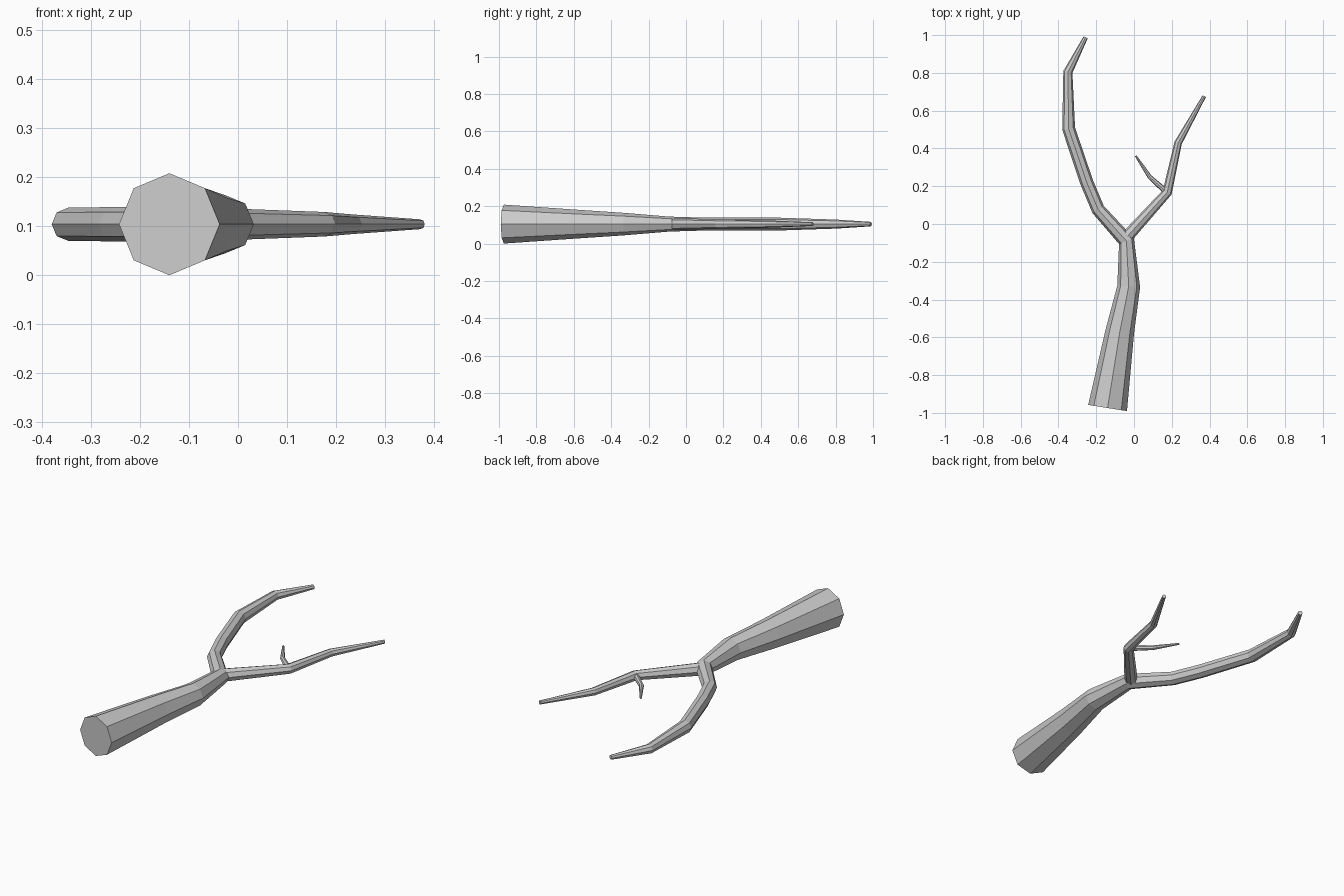
import bpy, bmesh, math
from mathutils import Vector

cube = bpy.data.objects.get("Cube")
if cube:
    bpy.data.objects.remove(cube, do_unlink=True)

GREY = (0.6, 0.6, 0.6, 1.0)
bark = bpy.data.materials.new("grey_bark")
bark.use_nodes = True
bark.diffuse_color = GREY
bark.node_tree.nodes["Principled BSDF"].inputs["Base Color"].default_value = GREY

HEIGHT = 0.104
SIDES = 8


def limb(name, path):
    """Flat-faced tapered tube along (x, y, radius) points, mitred at bends."""
    pts = [Vector((x, y, HEIGHT)) for x, y, r in path]
    dirs = [(b - a).normalized() for a, b in zip(pts, pts[1:])]
    up = Vector((0, 0, 1))
    bm = bmesh.new()
    rings = []
    for i, p in enumerate(pts):
        before, after = dirs[max(i - 1, 0)], dirs[min(i, len(dirs) - 1)]
        tangent = (before + after).normalized()
        side = tangent.cross(up) / max(tangent.dot(before), 0.5)
        r = path[i][2]
        ring = []
        for k in range(SIDES):
            a = math.tau * k / SIDES
            ring.append(bm.verts.new(p + r * (side * math.cos(a) + up * math.sin(a))))
        rings.append(ring)
    for lower, upper in zip(rings, rings[1:]):
        for k in range(SIDES):
            n = (k + 1) % SIDES
            bm.faces.new((lower[k], lower[n], upper[n], upper[k]))
    bm.faces.new(rings[0][::-1])
    bm.faces.new(rings[-1])
    bmesh.ops.recalc_face_normals(bm, faces=bm.faces)
    mesh = bpy.data.meshes.new(name)
    bm.to_mesh(mesh)
    bm.free()
    mesh.materials.append(bark)
    obj = bpy.data.objects.new(name, mesh)
    bpy.context.collection.objects.link(obj)
    return obj


# Thick trunk flowing into the long curved branch
limb("trunk_and_long_branch", [
    (-0.14, -0.974, 0.104), (-0.075, -0.57, 0.076), (-0.028, -0.33, 0.06),
    (-0.04, -0.09, 0.04), (-0.19, 0.077, 0.035), (-0.25, 0.22, 0.035),
    (-0.346, 0.505, 0.034), (-0.35, 0.805, 0.024), (-0.256, 0.988, 0.012)])

# Thinner branch on the other side of the fork
limb("side_branch", [
    (-0.035, -0.065, 0.033), (0.176, 0.168, 0.025),
    (0.234, 0.43, 0.02), (0.372, 0.677, 0.01)])

# Small twig growing from the bend of the side branch
limb("twig", [
    (0.172, 0.17, 0.016), (0.085, 0.247, 0.012), (0.009, 0.361, 0.005)])
